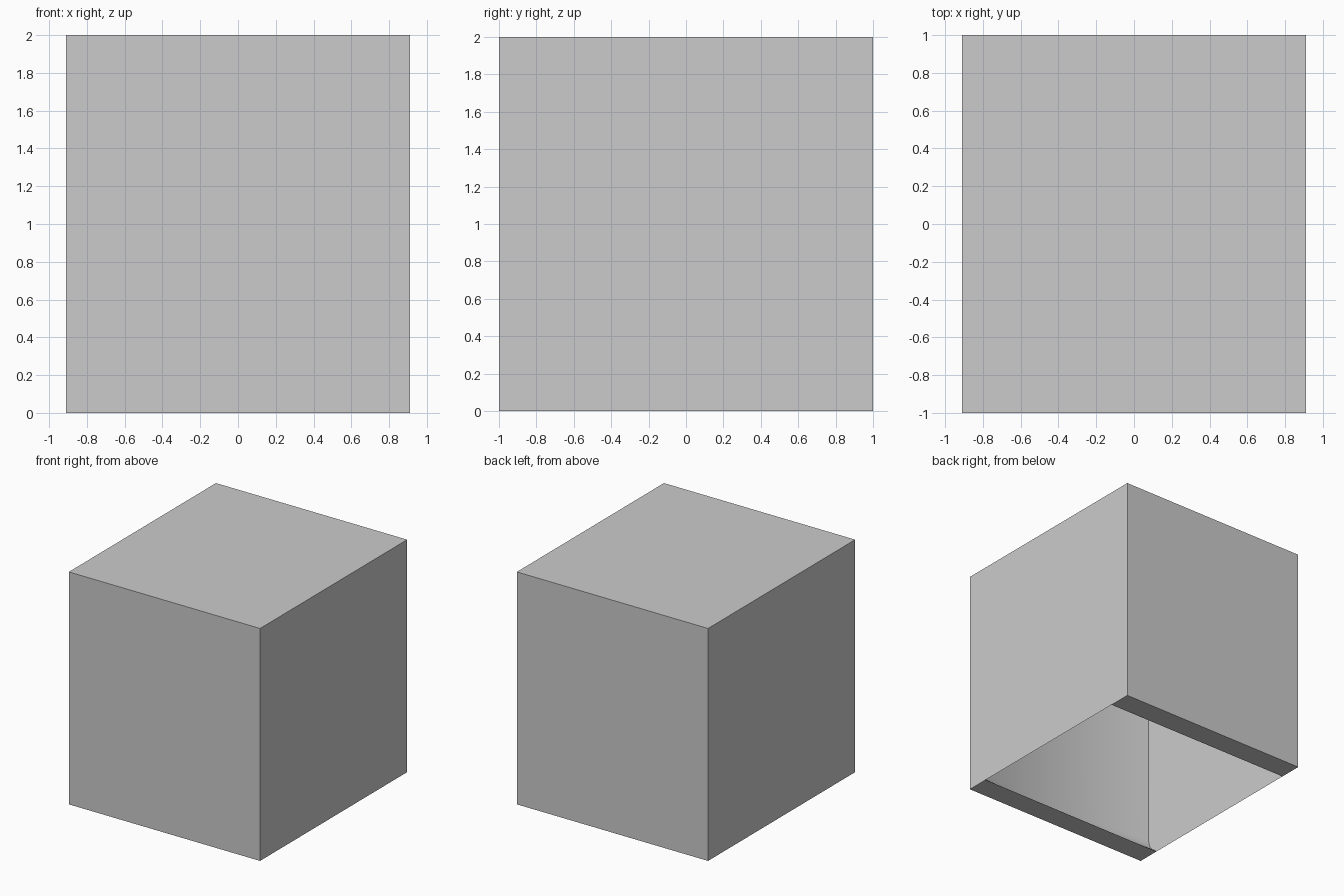
import bpy, bmesh, math

if "Cube" in bpy.data.objects:
    bpy.data.objects.remove(bpy.data.objects["Cube"])

HX, HY, H = 0.91, 1.0, 2.0   # half width, half depth, height
LIP = 0.80                   # half depth of the opening underneath


def make(name, build, smooth=False):
    bm = bmesh.new()
    build(bm)
    me = bpy.data.meshes.new(name)
    bm.to_mesh(me)
    bm.free()
    ob = bpy.data.objects.new(name, me)
    bpy.context.collection.objects.link(ob)
    if smooth:
        for p in me.polygons:
            p.use_smooth = True
    return ob


# Outer casing: a box with its underside removed
def casing(bm):
    bmesh.ops.create_cube(bm, size=1)
    for v in bm.verts:
        v.co = (v.co.x * 2 * HX, v.co.y * 2 * HY, (v.co.z + 0.5) * H)
    low = [f for f in bm.faces if f.normal.z < -0.5]
    bmesh.ops.delete(bm, geom=low, context='FACES_ONLY')


make("casing", casing)


# Bottom lip along front and back
def lip(side):
    def build(bm):
        pts = [(-HX, HY), (HX, HY), (HX, LIP), (-HX, LIP)]
        if side < 0:
            pts.reverse()
        bm.faces.new([bm.verts.new((x, side * y, 0)) for x, y in pts])
        bmesh.ops.recalc_face_normals(bm, faces=bm.faces)
        if bm.faces[:][0].normal.z > 0:
            bmesh.ops.reverse_faces(bm, faces=bm.faces[:])
    return build


# Gently bowed inner wall with a rounded foot
def liner(side):
    def build(bm):
        n, rows = 24, []
        for i in range(n + 1):
            x = -HX + 2 * HX * i / n
            wall = 0.99 - 0.09 * (x / HX) ** 2
            prof = [(LIP, 0.0)]
            for k in range(1, 7):
                a = k / 6 * math.pi / 2
                prof.append((LIP + (wall - LIP) * math.sin(a),
                             0.02 + 0.14 * (1 - math.cos(a))))
            prof.append((wall, H - 0.01))
            rows.append([bm.verts.new((x, side * y, z)) for y, z in prof])
        for a, b in zip(rows, rows[1:]):
            for k in range(len(a) - 1):
                q = [a[k], b[k], b[k + 1], a[k + 1]]
                bm.faces.new(q if side > 0 else q[::-1])
        bm.normal_update()
        if bm.faces[:][len(rows[0]) - 2].normal.y * side > 0:
            bmesh.ops.reverse_faces(bm, faces=bm.faces[:])
    return build


for side, word in ((-1, "front"), (1, "back")):
    make(word + "_lip", lip(side))
    make(word + "_liner", liner(side), smooth=True)
